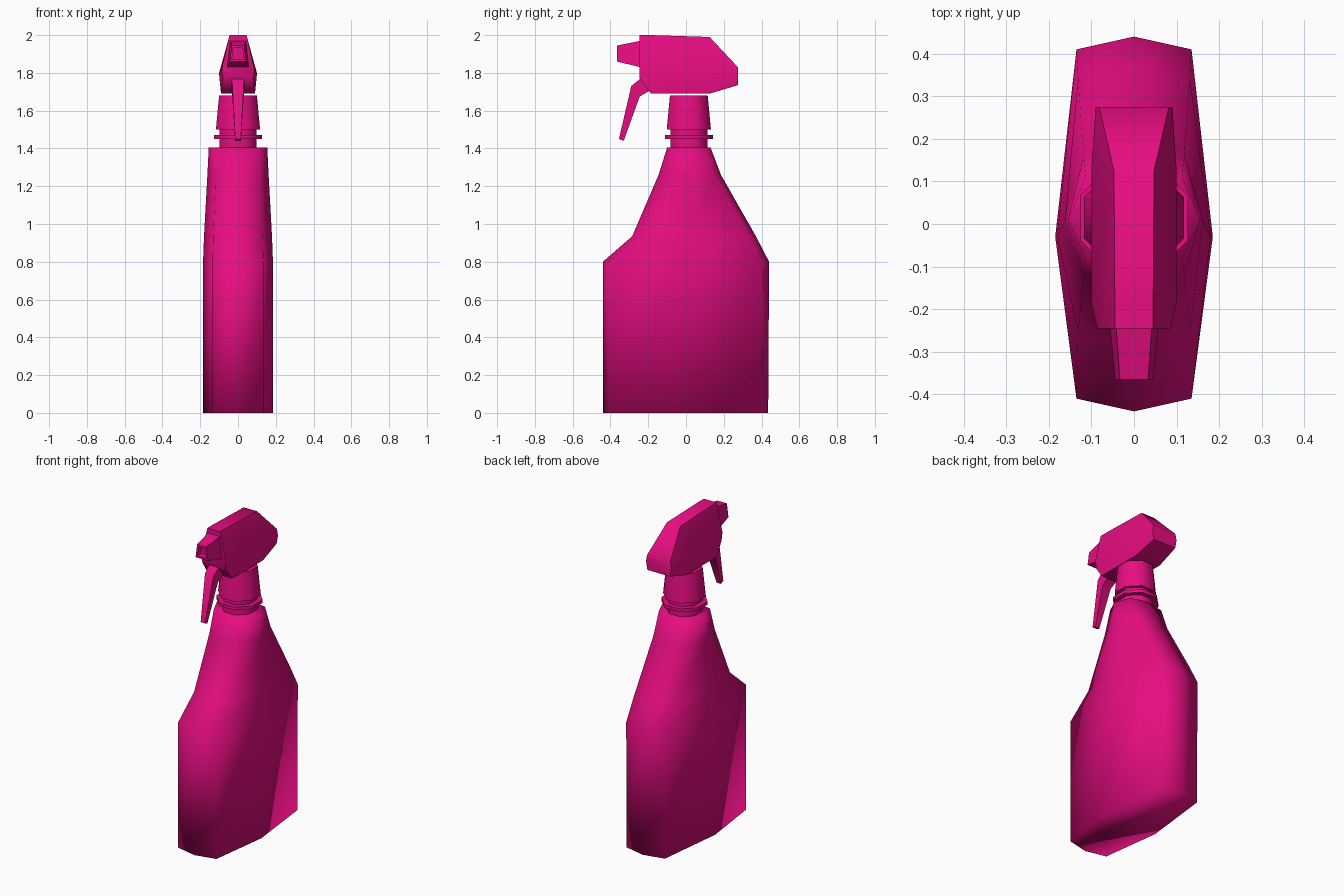
import bpy
import math
from mathutils import Matrix

cube = bpy.data.objects.get("Cube")
if cube:
    bpy.data.objects.remove(cube, do_unlink=True)

pink = bpy.data.materials.new("magenta plastic")
pink.use_nodes = True
colour = (0.80, 0.004, 0.22, 1)
pink.diffuse_color = colour
pink.node_tree.nodes["Principled BSDF"].inputs["Base Color"].default_value = colour


def loft(name, rings, angle=180):
    """Skin equal-sized rings of points and cap both ends."""
    n = len(rings[0])
    verts = [p for ring in rings for p in ring]
    faces = [tuple(reversed(range(n))), tuple(range(len(verts) - n, len(verts)))]
    for k in range(len(rings) - 1):
        for i in range(n):
            j = (i + 1) % n
            faces.append((k * n + i, k * n + j, (k + 1) * n + j, (k + 1) * n + i))
    mesh = bpy.data.meshes.new(name)
    mesh.from_pydata(verts, [], faces)
    mesh.materials.append(pink)
    ob = bpy.data.objects.new(name, mesh)
    bpy.context.collection.objects.link(ob)
    bpy.ops.object.select_all(action="DESELECT")
    ob.select_set(True)
    bpy.context.view_layer.objects.active = ob
    # Make all normals point outward
    bpy.ops.object.mode_set(mode="EDIT")
    bpy.ops.mesh.select_all(action="SELECT")
    bpy.ops.mesh.normals_make_consistent(inside=False)
    bpy.ops.object.mode_set(mode="OBJECT")
    if angle >= 180:
        bpy.ops.object.shade_smooth()
    else:
        bpy.ops.object.shade_smooth_by_angle(angle=math.radians(angle))
    return ob


# Bottle body: eight-sided, flattened sections (z, front y, back y, half width, corner inset)
def body_ring(z, front, back, w, inset):
    mid = -0.03 if z < 1 else 0.01
    c = w * 0.73
    return [(0, front, z), (c, front + inset, z), (w, mid, z), (c, back - inset, z),
            (0, back, z), (-c, back - inset, z), (-w, mid, z), (-c, front + inset, z)]


loft("bottle_body", [body_ring(*s) for s in (
    (0, -0.44, 0.435, 0.185, 0.03),
    (0.80, -0.44, 0.44, 0.185, 0.03),
    (0.935, -0.285, 0.37, 0.18, 0.03),
    (1.26, -0.145, 0.185, 0.162, 0.025),
    (1.405, -0.10, 0.13, 0.155, 0.02))])


# Neck parts: octagonal tubes given by (z, flat-to-flat radius)
def octagon(z, r):
    pts = []
    for i in range(8):
        a = math.radians(22.5 + 45 * i)
        R = r / math.cos(math.pi / 8)
        pts.append((R * math.cos(a), 0.015 + R * math.sin(a), z))
    return pts


for name, profile in (
        ("neck", ((1.38, 0.098), (1.51, 0.098))),
        ("neck_flange", ((1.45, 0.127), (1.47, 0.127))),
        ("collar", ((1.50, 0.117), (1.68, 0.10)))):
    loft(name, [octagon(*p) for p in profile], 60)


# Spray head: six-sided sections along y (top, shoulder and bottom half width and height)
def head_ring(y, top, mid, low):
    right = [(w, y, z) for w, z in (top, mid, low)]
    return right + [(-x, y_, z) for x, y_, z in reversed(right)]


loft("spray_head", [head_ring(*s) for s in (
    (-0.245, (0.045, 2.0), (0.086, 1.82), (0.08, 1.77)),
    (-0.185, (0.045, 2.0), (0.10, 1.79), (0.09, 1.69)),
    (0.125, (0.047, 1.99), (0.10, 1.80), (0.09, 1.69)),
    (0.275, (0.082, 1.83), (0.09, 1.79), (0.08, 1.735)))], 70)


# Nozzle: tapered block with a recessed outlet
def nozzle_ring(y, top_w, low_w, low, high):
    return [(top_w, y, high), (low_w, y, low), (-low_w, y, low), (-top_w, y, high)]


loft("nozzle", [nozzle_ring(*s) for s in (
    (-0.24, 0.042, 0.057, 1.83, 1.97),
    (-0.365, 0.033, 0.044, 1.86, 1.945),
    (-0.365, 0.024, 0.032, 1.872, 1.932),
    (-0.325, 0.024, 0.032, 1.872, 1.932))], 35)


# Trigger: bent lever, sections as (front point, back point, half width)
def trigger_ring(front, back, w):
    return [(w, *front), (w, *back), (-w, *back), (-w, *front)]


loft("trigger", [trigger_ring(*s) for s in (
    ((-0.235, 1.775), (-0.185, 1.71), 0.035),
    ((-0.29, 1.73), (-0.245, 1.675), 0.03),
    ((-0.355, 1.45), (-0.33, 1.44), 0.015))], 40)
